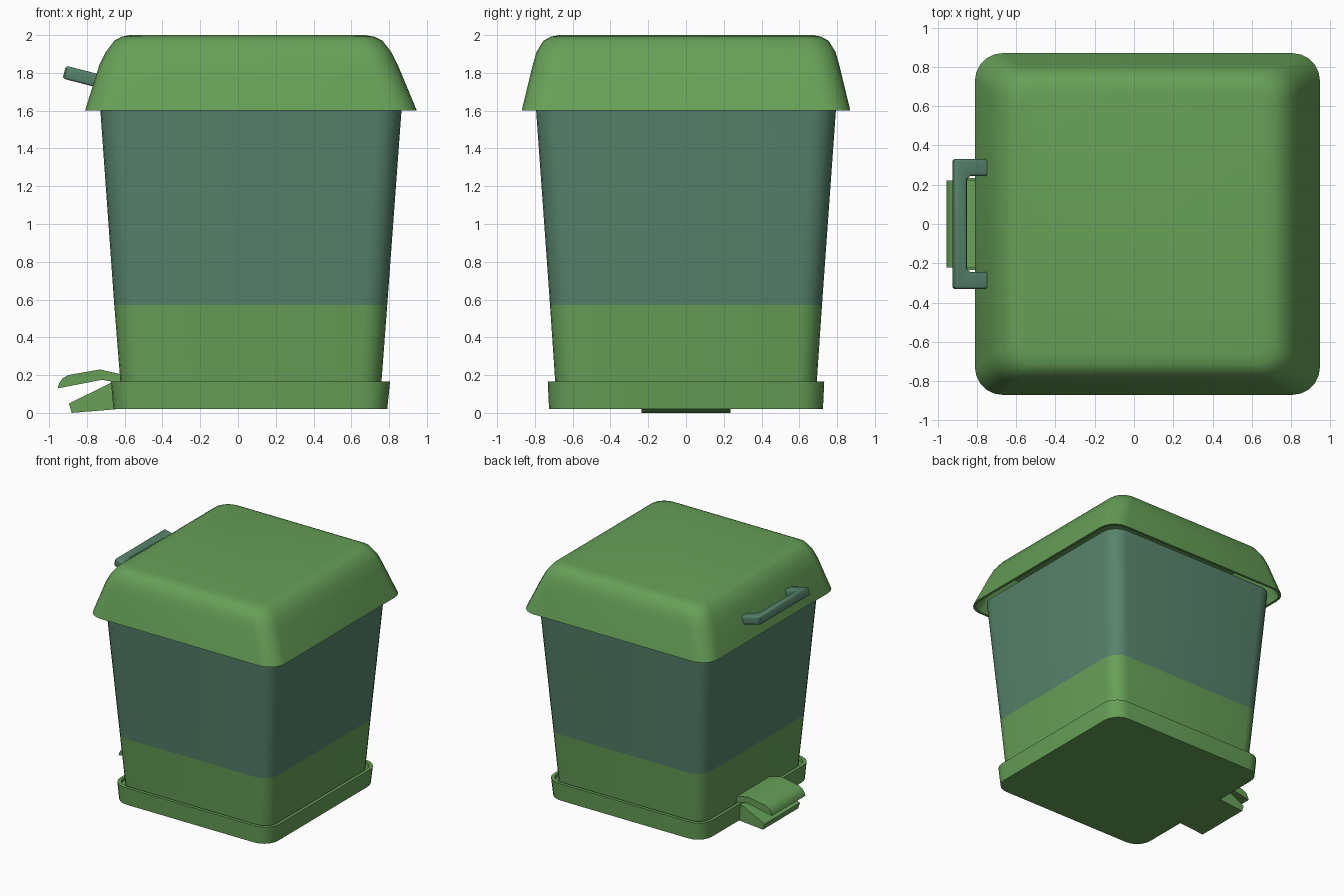
import bpy, bmesh, math
from mathutils import Vector

if "Cube" in bpy.data.objects:
    bpy.data.objects.remove(bpy.data.objects["Cube"])


def material(name, rgb):
    m = bpy.data.materials.new(name)
    m.diffuse_color = (*rgb, 1)
    m.use_nodes = True
    m.node_tree.nodes["Principled BSDF"].inputs["Base Color"].default_value = m.diffuse_color
    return m


GREEN = material("leaf green", (0.135, 0.350, 0.097))
TEAL = material("dull teal", (0.095, 0.228, 0.150))


def finish(name, bm, mats, angle=40):
    bmesh.ops.recalc_face_normals(bm, faces=bm.faces[:])
    me = bpy.data.meshes.new(name)
    bm.to_mesh(me)
    bm.free()
    ob = bpy.data.objects.new(name, me)
    bpy.context.collection.objects.link(ob)
    for m in mats:
        me.materials.append(m)
    bpy.ops.object.select_all(action='DESELECT')
    ob.select_set(True)
    bpy.context.view_layer.objects.active = ob
    bpy.ops.object.shade_smooth_by_angle(angle=math.radians(angle))
    return ob


def rounded_ring(x0, x1, y, r, z, n=5):
    pts = []
    for i, (cx, cy) in enumerate(((x1 - r, y - r), (x0 + r, y - r),
                                  (x0 + r, r - y), (x1 - r, r - y))):
        for k in range(n + 1):
            a = math.pi / 2 * (i + k / n)
            pts.append((cx + r * math.cos(a), cy + r * math.sin(a), z))
    return pts


def loft(name, rings, mats, split=None):
    """Skin rounded rectangles (x0, x1, half y, radius, z), capped at both ends."""
    bm = bmesh.new()
    loops = [[bm.verts.new(p) for p in rounded_ring(*r)] for r in rings]
    n = len(loops[0])
    for a, b in zip(loops, loops[1:]):
        for i in range(n):
            j = (i + 1) % n
            bm.faces.new((a[i], a[j], b[j], b[i]))
    bm.faces.new(loops[0])
    bm.faces.new(loops[-1])
    if split is not None:
        for f in bm.faces:
            f.material_index = 1 if f.calc_center_median().z > split else 0
    return finish(name, bm, mats)


def prism(name, pts, half, mats, bevel_faces=False):
    """Extrude an x-z outline across y."""
    bm = bmesh.new()
    a = [bm.verts.new((x, -half, z)) for x, z in pts]
    f = bm.faces.new(a)
    ext = bmesh.ops.extrude_face_region(bm, geom=[f])["geom"]
    for v in ext:
        if isinstance(v, bmesh.types.BMVert):
            v.co.y = half
    return finish(name, bm, mats, 30)


# Base tray with a raised rim
loft("base", [(-0.66, 0.79, 0.725, 0.13, 0.02),
              (-0.672, 0.805, 0.732, 0.13, 0.165),
              (-0.645, 0.778, 0.705, 0.11, 0.165),
              (-0.643, 0.776, 0.703, 0.11, 0.14)], [GREEN])

# Tapered bucket, green below and teal above
loft("bucket", [(-0.62, 0.757, 0.69, 0.12, 0.13),
                (-0.655, 0.79, 0.72, 0.125, 0.57),
                (-0.73, 0.867, 0.795, 0.13, 1.62),
                (-0.71, 0.847, 0.775, 0.12, 1.62),
                (-0.60, 0.737, 0.67, 0.11, 0.18)], [GREEN, TEAL], split=0.57)

# Lid shell: inner surface, lower edge, then outer surface
lid = [(-0.81, 0.947, 0.870, 0.14, 1.60), (-0.735, 0.847, 0.812, 0.14, 1.84),
       (-0.70, 0.812, 0.792, 0.135, 1.91), (-0.655, 0.765, 0.755, 0.12, 1.97),
       (-0.615, 0.72, 0.715, 0.10, 1.992), (-0.57, 0.67, 0.67, 0.08, 2.0)]
t = 0.02
inner = [(a + t, b - t, y - t, r - t, z) for a, b, y, r, z in (lid[0], lid[1])]
inner.append((-0.65, 0.76, 0.74, 0.1, 1.93))
loft("lid", inner[::-1] + lid, [GREEN])

# Lid handle: U-shaped bar, bevelled and tilted upward
half = [(-0.73, 0.33), (-0.912, 0.33), (-0.92, 0.322)]
inside = [(-0.857, 0.225), (-0.838, 0.245), (-0.73, 0.245)]
outline = (half + [(x, -y) for x, y in half[::-1]] +
           [(x, -y) for x, y in inside[::-1]] + inside)
bm = bmesh.new()
face = bm.faces.new([bm.verts.new((x, y, -0.034)) for x, y in outline])
ext = bmesh.ops.extrude_face_region(bm, geom=[face])["geom"]
bmesh.ops.translate(bm, vec=Vector((0, 0, 0.068)),
                    verts=[v for v in ext if isinstance(v, bmesh.types.BMVert)])
long_edges = [e for e in bm.edges if abs(e.verts[0].co.z - e.verts[1].co.z) < 1e-5]
bmesh.ops.bevel(bm, geom=long_edges, offset=0.022, segments=3, profile=0.5,
                affect='EDGES', clamp_overlap=True)
for v in bm.verts:
    s = -0.75 - v.co.x
    v.co.x += 0.26 * v.co.z
    v.co.z += 1.76 + 0.26 * s
finish("lid_handle", bm, [TEAL])

# Foot pedal: bent plate
prism("pedal", [(-0.955, 0.13), (-0.948, 0.155), (-0.93, 0.182), (-0.90, 0.2),
                (-0.73, 0.23), (-0.61, 0.202), (-0.61, 0.155), (-0.72, 0.175)],
      0.222, [GREEN])

# Wedge-shaped support below the pedal
prism("pedal_support", [(-0.88, 0.0), (-0.895, 0.05), (-0.66, 0.165),
                        (-0.62, 0.16), (-0.62, 0.022), (-0.66, 0.018)],
      0.235, [GREEN])
